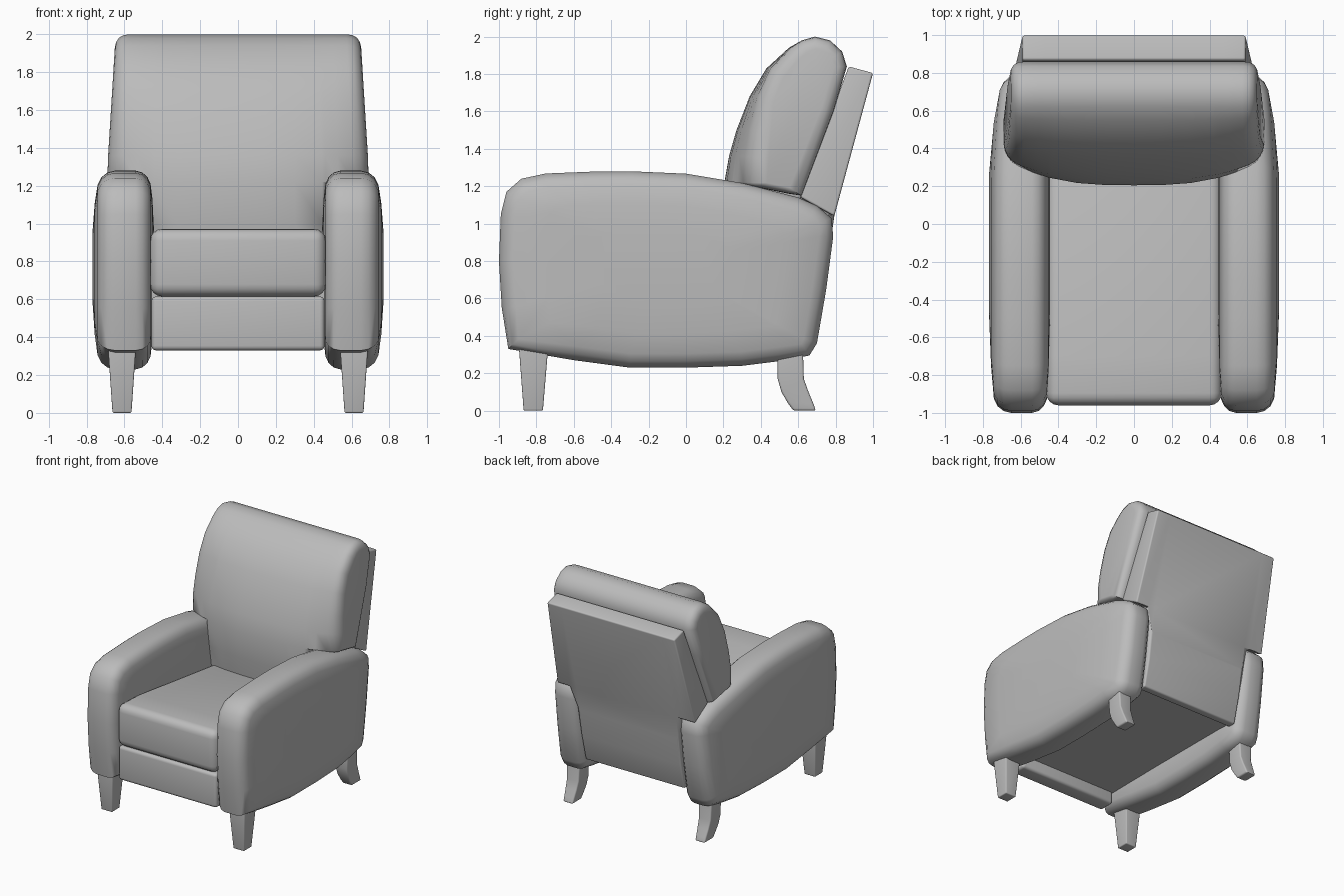
import bpy, bmesh, math
from mathutils import Vector

cube = bpy.data.objects.get("Cube")
if cube:
    bpy.data.objects.remove(cube, do_unlink=True)

# Single upholstery colour
grey = bpy.data.materials.new("warm_grey")
grey.use_nodes = True
colour = (0.5, 0.5, 0.5, 1)
grey.diffuse_color = colour
shader = next(n for n in grey.node_tree.nodes if n.type == 'BSDF_PRINCIPLED')
shader.inputs["Base Color"].default_value = colour
shader.inputs["Roughness"].default_value = 0.7


def finish(name, bm, bevel=0, mirror=False, angle=45):
    """Bevel the hard edges, then turn the mesh into a smooth-shaded object."""
    bmesh.ops.remove_doubles(bm, verts=bm.verts, dist=0.0005)
    bmesh.ops.recalc_face_normals(bm, faces=bm.faces)
    if bevel:
        hard = [e for e in bm.edges if e.is_manifold and e.calc_face_angle(0) > 0.6]
        bmesh.ops.bevel(bm, geom=hard, offset=bevel, segments=4, profile=0.5,
                        affect='EDGES', clamp_overlap=True)
    mesh = bpy.data.meshes.new(name)
    bm.to_mesh(mesh)
    bm.free()
    mesh.materials.append(grey)
    obj = bpy.data.objects.new(name, mesh)
    bpy.context.collection.objects.link(obj)
    bpy.ops.object.select_all(action='DESELECT')
    obj.select_set(True)
    bpy.context.view_layer.objects.active = obj
    bpy.ops.object.shade_smooth_by_angle(angle=math.radians(angle))
    if mirror:
        obj.modifiers.new("Mirror", 'MIRROR')


def loft(name, rings, **options):
    """Skin a list of equal-length point rings and cap both ends."""
    bm = bmesh.new()
    loops = [[bm.verts.new(p) for p in ring] for ring in rings]
    for a, b in zip(loops, loops[1:]):
        for i in range(len(a)):
            j = (i + 1) % len(a)
            bm.faces.new((a[i], a[j], b[j], b[i]))
    bm.faces.new(loops[0])
    bm.faces.new(loops[-1])
    finish(name, bm, **options)


def extrude(name, profile, half_width, **options):
    """Extend a (y, z) outline evenly to both sides."""
    loft(name, [[(x, y, z) for y, z in profile] for x in (-half_width, half_width)], **options)


def inset(profile, d, scale=1):
    """Move a clockwise (y, z) outline inwards by d, then shrink it to its middle."""
    pts = [Vector(p) for p in profile]
    out = []
    for i, p in enumerate(pts):
        t = ((pts[(i + 1) % len(pts)] - p).normalized() + (p - pts[i - 1]).normalized()).normalized()
        out.append(p + Vector((t.y, -t.x)) * d)
    mid = sum(out, Vector((0, 0))) / len(out)
    return [mid + (p - mid) * scale for p in out]


# Padded arms: rounded rims, gently domed sides, slimmer towards the rear
arm = [(-0.95, 0.33), (-0.985, 0.55), (-1.0, 0.8), (-0.99, 1.05), (-0.96, 1.17),
       (-0.88, 1.24), (-0.75, 1.268), (-0.5, 1.278), (-0.3, 1.28), (0, 1.267), (0.3, 1.217),
       (0.6, 1.14), (0.7, 1.095), (0.778, 1.03), (0.787, 0.93), (0.75, 0.65),
       (0.7, 0.36), (0.66, 0.295), (0.5, 0.265), (0.3, 0.24), (0, 0.23),
       (-0.3, 0.23), (-0.6, 0.27)]
steps = [(0.445, 0.09, 0.5), (0.452, 0.09, 0.85), (0.462, 0.07, 1), (0.478, 0.035, 1),
         (0.505, 0.01, 1), (0.54, 0, 1), (0.65, 0, 1), (0.69, 0.01, 1), (0.722, 0.035, 1),
         (0.742, 0.075, 1), (0.757, 0.09, 0.8), (0.768, 0.09, 0.45)]


def arm_ring(x, d, scale):
    slim = max(0, x - 0.54) * 0.6
    return [(x - slim * max(0, p.x - 0.2) ** 2, p.x, p.y) for p in inset(arm, d, scale)]


loft("arms", [arm_ring(*s) for s in steps], mirror=True, angle=50)

# Back cushion: wings rest on the arms, the narrow middle drops to the seat
front = [(0.25, 0.78), (0.215, 1.0), (0.205, 1.22), (0.23, 1.36), (0.27, 1.5),
         (0.34, 1.68), (0.43, 1.83), (0.55, 1.94)]
rear = [(0.62, 1.98), (0.69, 2.0), (0.77, 1.98), (0.835, 1.92), (0.86, 1.84), (0.79, 1.6),
        (0.62, 1.15), (0.55, 0.85)]


def cushion_ring(x, d, wing):
    ring = []
    for i, (y, z) in enumerate(inset(front + rear, d)):
        if i < len(front):
            y += 0.15 * abs(x / 0.69) ** 3 * min(1, (2 - z) / 0.8)
        if wing:
            z = max(z, 1.27 - 0.2 * y + d * 0.5)
        ring.append((x * (1 - 0.09 * max(0, z - 1.3)), y, z))
    return ring


half = [(0.69, 0.068, True), (0.685, 0.042, True), (0.67, 0.018, True), (0.645, 0.004, True),
        (0.61, 0, True), (0.53, 0, True), (0.465, 0, True), (0.445, 0, False),
        (0.3, 0, False), (0.15, 0, False)]
sections = half + [(0, 0, False)] + [(-x, d, w) for x, d, w in reversed(half)]
loft("back_cushion", [cushion_ring(*s) for s in sections], angle=50)

# Back shell: wide reclining panel that runs on downwards between the arms
shell = [(0.87, 1.84), (1.0, 1.805), (0.793, 1.04), (0.765, 0.85), (0.73, 0.62),
         (0.675, 0.4), (0.61, 0.4), (0.61, 1.14)]


def shell_ring(x, wing):
    ring = []
    for y, z in shell:
        if wing:
            z = max(z, 1.48 - 0.555 * y)
        ring.append((x * (1 - 0.1 * max(0, z - 1.05)) if wing else x, y, z))
    return ring


loft("back_shell", [shell_ring(x, abs(x) > 0.5) for x in (-0.64, -0.51, -0.46, 0.46, 0.51, 0.64)],
     bevel=0.012)

# Seat cushion sloping down to the rear, footrest and underside
extrude("seat_cushion", [(-0.96, 0.615), (-0.96, 0.975), (-0.7, 0.965), (0.5, 0.81), (0.5, 0.615)],
        0.465, bevel=0.065)
extrude("footrest", [(-0.94, 0.33), (-0.94, 0.615), (-0.8, 0.615), (-0.8, 0.33)],
        0.457, bevel=0.025)
extrude("seat_base", [(-0.85, 0.43), (-0.85, 0.7), (0.64, 0.7), (0.64, 0.43)], 0.46)


# Legs: stacked rectangles given as height, y range and half width
def leg(name, levels, bevel):
    rings = []
    for z, y0, y1, w in levels:
        rings.append([(0.613 - w, y0, z), (0.613 + w, y0, z), (0.613 + w, y1, z), (0.613 - w, y1, z)])
    loft(name, rings, bevel=bevel, mirror=True, angle=30)


leg("front_legs", [(0, -0.868, -0.765, 0.05), (0.36, -0.895, -0.735, 0.075)], 0.008)
leg("back_legs", [(0, 0.575, 0.695, 0.045), (0.04, 0.545, 0.68, 0.047), (0.1, 0.51, 0.655, 0.052),
                  (0.17, 0.49, 0.63, 0.056), (0.33, 0.49, 0.625, 0.062)], 0.012)
